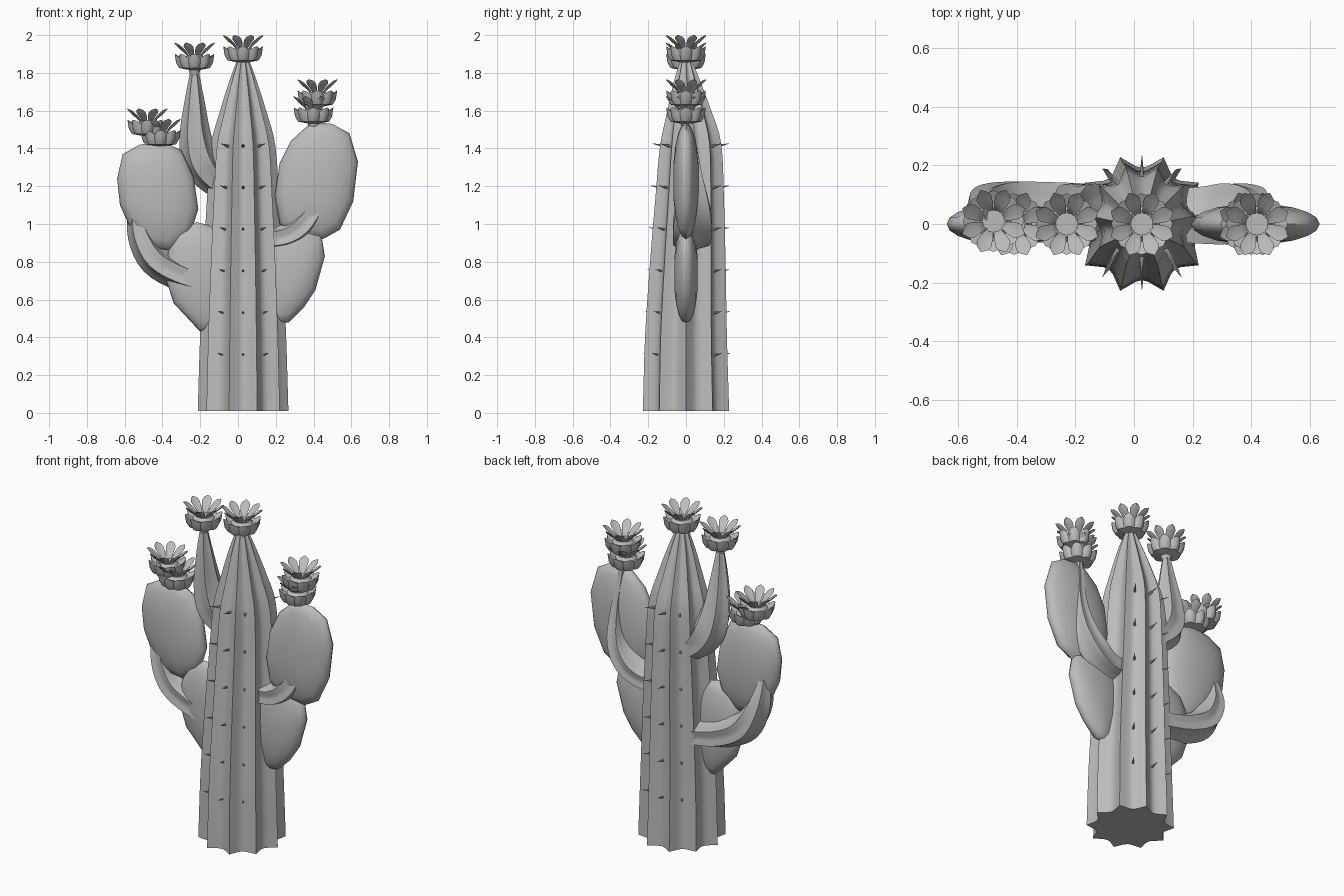
import bpy, bmesh, math
from mathutils import Vector

if "Cube" in bpy.data.objects:
    bpy.data.objects.remove(bpy.data.objects["Cube"])

mat = bpy.data.materials.new("cactus_grey")
mat.diffuse_color = (0.5, 0.5, 0.5, 1)
mat.use_nodes = True
mat.node_tree.nodes["Principled BSDF"].inputs["Base Color"].default_value = mat.diffuse_color


def finish(name, bm, angle=40):
    bmesh.ops.recalc_face_normals(bm, faces=bm.faces)
    me = bpy.data.meshes.new(name)
    bm.to_mesh(me)
    bm.free()
    me.materials.append(mat)
    ob = bpy.data.objects.new(name, me)
    bpy.context.collection.objects.link(ob)
    bpy.ops.object.select_all(action='DESELECT')
    ob.select_set(True)
    bpy.context.view_layer.objects.active = ob
    bpy.ops.object.shade_smooth_by_angle(angle=math.radians(angle))
    return ob


def smooth_path(pts, steps):
    # Catmull-Rom through points of the form (x, y, z, radius)
    p = [Vector(q) for q in pts]
    p = [2 * p[0] - p[1]] + p + [2 * p[-1] - p[-2]]
    out = []
    for i in range(1, len(p) - 2):
        a, b, c, d = p[i - 1:i + 3]
        for s in range(steps):
            t = s / steps
            out.append(0.5 * (2 * b + (c - a) * t + (2 * a - 5 * b + 4 * c - d) * t * t
                              + (3 * b - a - 3 * c + d) * t ** 3))
    return out + [p[-2]]


def ribbed_stem(name, pts, ribs, depth, ys=1.0, steps=4, segs=6):
    # Tube with sharp ribs and rounded valleys, swept along a path
    bm = bmesh.new()
    path = smooth_path(pts, steps)
    n = ribs * segs
    rings = []
    for i, q in enumerate(path):
        tan = (path[min(i + 1, len(path) - 1)] - path[max(i - 1, 0)]).to_3d().normalized()
        side = tan.cross(Vector((0, 1, 0))).normalized()
        wide = side.cross(tan)
        ring = []
        for k in range(n):
            a = 2 * math.pi * k / n
            r = q[3] * (1 - depth * abs(math.sin(ribs * a / 2)))
            ring.append(bm.verts.new(q.to_3d() + side * r * math.cos(a) + wide * r * ys * math.sin(a)))
        rings.append(ring)
    for lo, hi in zip(rings, rings[1:]):
        for k in range(n):
            bm.faces.new((lo[k], lo[(k + 1) % n], hi[(k + 1) % n], hi[k]))
    bm.faces.new(rings[0])
    bm.faces.new(rings[-1])
    return finish(name, bm, 50)


def pad(name, outline, thick, y=0.0):
    # Flat paddle: outline swollen to a lens towards its middle
    bm = bmesh.new()
    cx = sum(p[0] for p in outline) / len(outline)
    cz = sum(p[1] for p in outline) / len(outline)
    n = len(outline)

    def ring(s, sign):
        h = sign * thick * math.sqrt(max(0, 1 - s * s))
        return [bm.verts.new((cx + (x - cx) * s, y + h, cz + (z - cz) * s)) for x, z in outline]
    edge = ring(1, 0)
    for sign in (-1, 1):
        prev = edge
        for s in (0.95, 0.82, 0.6, 0.3):
            cur = ring(s, sign)
            for k in range(n):
                bm.faces.new((prev[k], prev[(k + 1) % n], cur[(k + 1) % n], cur[k]))
            prev = cur
        bm.faces.new(prev)
    return finish(name, bm, 60)


def flower(name, x, y, z, petals=8):
    bm = bmesh.new()

    def loop(r, h, dr=0, dh=0):
        out = []
        for k in range(petals * 4):
            w = abs(math.cos(math.pi * k / 4))
            a = 2 * math.pi * k / (petals * 4)
            rr = r + dr * w
            out.append(bm.verts.new((x + rr * math.cos(a), y + rr * math.sin(a), z + h + dh * w)))
        return out
    # scalloped cup
    rings = [loop(0.022, -0.02), loop(0.03, 0.012), loop(0.07, 0.022, 0.012), loop(0.082, 0.05, 0.016),
             loop(0.085, 0.075, 0.02, 0.022), loop(0.06, 0.07), loop(0.045, 0.085)]
    n = petals * 4
    for lo, hi in zip(rings, rings[1:]):
        for k in range(n):
            bm.faces.new((lo[k], lo[(k + 1) % n], hi[(k + 1) % n], hi[k]))
    bm.faces.new(rings[0])
    bm.faces.new(rings[-1])
    # spreading pointed petals: radius, half width, height
    shape = [(0.035, 0.012, 0.085), (0.06, 0.022, 0.115), (0.085, 0.027, 0.135),
             (0.1, 0.02, 0.148), (0.114, 0.002, 0.156)]
    for i in range(petals):
        a = 2 * math.pi * (i + 0.5) / petals
        u, v = Vector((math.cos(a), math.sin(a), 0)), Vector((-math.sin(a), math.cos(a), 0))
        rows = []
        for r, w, h in shape:
            c = Vector((x, y, z + h)) + u * r
            rows.append([bm.verts.new(p) for p in
                         (c - v * w, c - Vector((0, 0, 0.3 * w)), c + v * w, c - Vector((0, 0, 0.3 * w + 0.005)))])
        for lo, hi in zip(rows, rows[1:]):
            for k in range(4):
                bm.faces.new((lo[k], lo[(k + 1) % 4], hi[(k + 1) % 4], hi[k]))
        bm.faces.new(rows[0])
        bm.faces.new(rows[-1])
    return finish(name, bm, 45)


# Trunk
TX = 0.027
ribbed_stem("trunk", [(TX, 0, 0.01, 0.24), (TX, 0, 0.4, 0.228), (TX, 0.01, 0.8, 0.21),
                      (TX, 0.02, 1.15, 0.19), (TX, 0.025, 1.42, 0.17), (TX, 0.015, 1.6, 0.122),
                      (TX, 0.005, 1.75, 0.075), (TX, 0, 1.86, 0.035)], 10, 0.2)

# Arms
ribbed_stem("left_arm", [(0, 0.04, 0.68, 0.075), (-0.14, 0.04, 0.69, 0.08), (-0.3, 0.04, 0.73, 0.085),
                         (-0.44, 0.04, 0.81, 0.085), (-0.515, 0.035, 0.94, 0.07),
                         (-0.54, 0.02, 1.08, 0.04), (-0.54, 0.01, 1.2, 0.008)], 6, 0.2, 1.4)
ribbed_stem("right_arm", [(0.1, 0.03, 0.92, 0.07), (0.24, 0.03, 0.93, 0.075), (0.34, 0.035, 0.99, 0.08),
                          (0.41, 0.035, 1.1, 0.068), (0.43, 0.025, 1.27, 0.045),
                          (0.41, 0.01, 1.53, 0.02)], 6, 0.2, 1.5)
ribbed_stem("upper_arm", [(0.02, 0.08, 1.18, 0.06), (-0.1, 0.07, 1.21, 0.075), (-0.19, 0.05, 1.32, 0.1),
                          (-0.225, 0.03, 1.46, 0.085), (-0.23, 0.01, 1.64, 0.055),
                          (-0.23, 0, 1.82, 0.02)], 6, 0.2)

# Paddles
pad("right_upper_pad", [(0.39, 1.54), (0.5, 1.53), (0.59, 1.48), (0.635, 1.33), (0.61, 1.12), (0.54, 0.97),
                        (0.45, 0.92), (0.32, 0.92), (0.22, 1.0), (0.195, 1.15), (0.22, 1.32), (0.28, 1.44)], 0.07)
pad("right_lower_pad", [(0.44, 0.95), (0.46, 0.83), (0.41, 0.65), (0.35, 0.56), (0.27, 0.48), (0.2, 0.47),
                        (0.12, 0.6), (0.1, 0.8), (0.16, 0.97), (0.3, 1.02)], 0.065)
pad("left_upper_pad", [(-0.64, 1.24), (-0.61, 1.37), (-0.52, 1.42), (-0.4, 1.44), (-0.3, 1.39), (-0.235, 1.25),
                       (-0.21, 1.08), (-0.25, 0.95), (-0.36, 0.86), (-0.48, 0.88), (-0.58, 1.0), (-0.625, 1.1)],
    0.07)
pad("left_lower_pad", [(-0.22, 1.01), (-0.32, 0.97), (-0.37, 0.86), (-0.38, 0.7), (-0.34, 0.58), (-0.2, 0.43),
                       (-0.12, 0.43), (-0.04, 0.6), (-0.03, 0.8), (-0.1, 0.98)], 0.065)

# Flowers
for label, x, y, z in [("trunk", TX, 0, 1.844), ("upper_arm", -0.23, 0, 1.804),
                       ("right_high", 0.42, 0, 1.61), ("right_low", 0.4, 0, 1.52),
                       ("left_high", -0.48, 0.01, 1.455), ("left_low", -0.41, 0, 1.4)]:
    flower(label + "_flower", x, y, z)

# Spines in the valleys of the front and back
bm = bmesh.new()
for deg in (54, 90, 126, 234, 270, 306):
    d = Vector((math.cos(math.radians(deg)), math.sin(math.radians(deg)), 0.2)).normalized()
    for i in range(6):
        z = 0.27 + 0.223 * i
        r = 0.205 - 0.035 * z / 1.4
        m = d.to_track_quat('Z', 'Y').to_matrix().to_4x4()
        m.translation = Vector((TX, 0.018 * z, z)) + d * r
        bmesh.ops.create_cone(bm, cap_ends=True, segments=6, radius1=0.009, radius2=0.001, depth=0.07, matrix=m)
finish("spines", bm)
